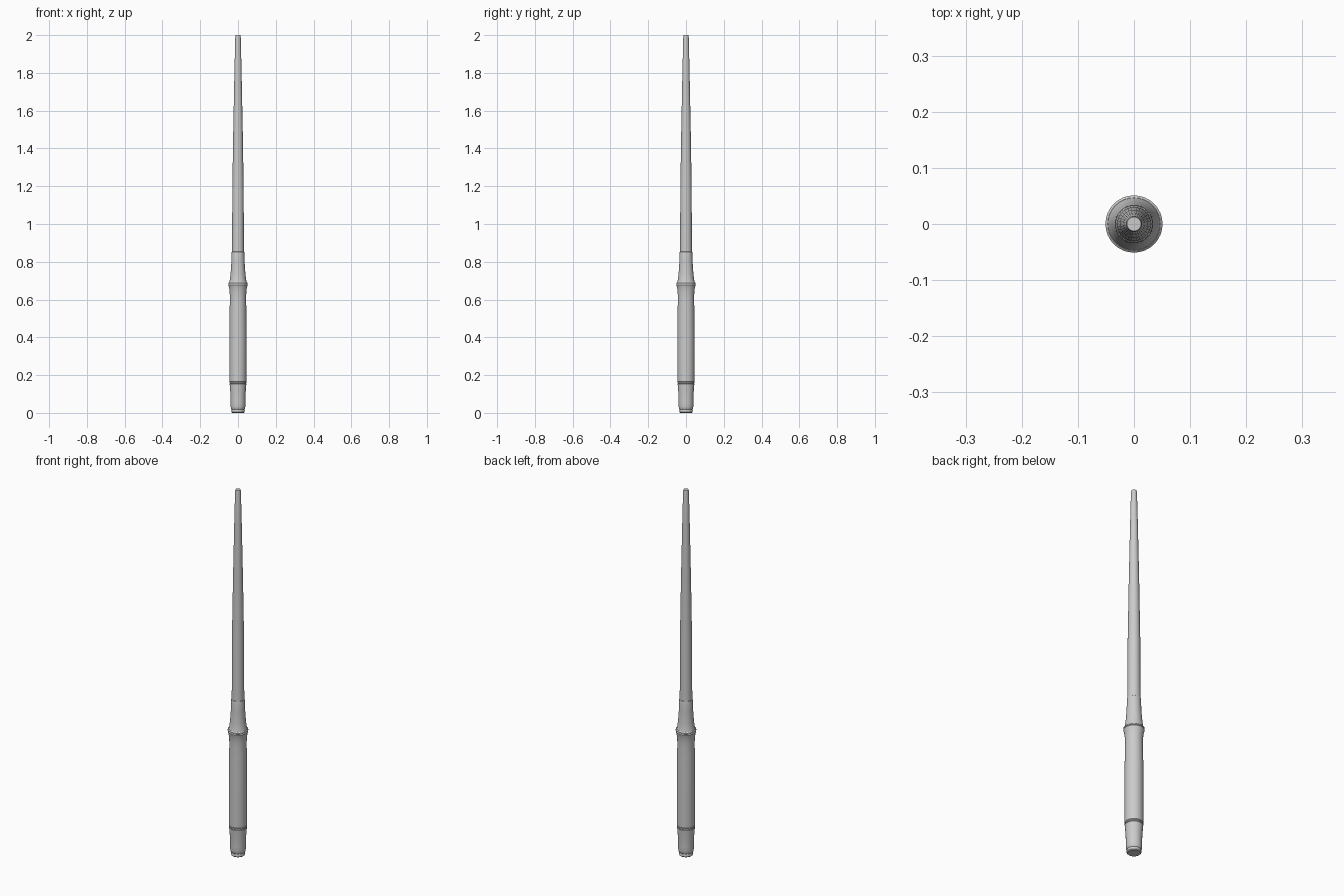
import bpy, bmesh, math

SIDES = 32


def lathe(name, profile):
    """Revolve (radius, height) points around z and cap both ends."""
    bm = bmesh.new()
    rings = []
    for r, z in profile:
        rings.append([bm.verts.new((r * math.cos(2 * math.pi * i / SIDES),
                                    r * math.sin(2 * math.pi * i / SIDES), z))
                      for i in range(SIDES)])
    for a, b in zip(rings, rings[1:]):
        for i in range(SIDES):
            j = (i + 1) % SIDES
            bm.faces.new((a[i], a[j], b[j], b[i]))
    bm.faces.new(rings[0][::-1])
    bm.faces.new(rings[-1])
    mesh = bpy.data.meshes.new(name)
    bm.to_mesh(mesh)
    bm.free()
    obj = bpy.data.objects.new(name, mesh)
    bpy.context.collection.objects.link(obj)
    bpy.ops.object.select_all(action='DESELECT')
    obj.select_set(True)
    bpy.context.view_layer.objects.active = obj
    bpy.ops.object.shade_smooth_by_angle(angle=math.radians(35))
    return obj


# Butt cap: small stepped disc at the foot
lathe("butt_cap", [(0.031, 0.0), (0.035, 0.004), (0.036, 0.012),
                   (0.034, 0.016), (0.034, 0.022)])

# Pommel: short, slightly waisted section
lathe("pommel", [(0.034, 0.018), (0.037, 0.022), (0.039, 0.035), (0.039, 0.06),
                 (0.040, 0.10), (0.043, 0.135), (0.044, 0.152), (0.042, 0.155)])

# Thin ring between pommel and grip
lathe("grip_ring", [(0.042, 0.153), (0.045, 0.156), (0.045, 0.161), (0.042, 0.164)])

# Grip: long cylinder, narrowing slightly then flaring at its top
lathe("grip", [(0.042, 0.162), (0.045, 0.166), (0.045, 0.25), (0.045, 0.45),
               (0.044, 0.55), (0.043, 0.61), (0.044, 0.64), (0.047, 0.663),
               (0.051, 0.678), (0.049, 0.682)])

# Guard ring above the flare
lathe("guard_ring", [(0.047, 0.680), (0.051, 0.683), (0.051, 0.688), (0.047, 0.692)])

# Ferrule: concave taper from guard to shaft
lathe("ferrule", [(0.047, 0.690), (0.043, 0.705), (0.040, 0.73), (0.037, 0.765),
                  (0.035, 0.80), (0.034, 0.848), (0.033, 0.853), (0.030, 0.855)])

# Shaft: long taper to a small blunt tip
lathe("shaft", [(0.032, 0.845), (0.031, 0.90), (0.030, 1.19), (0.025, 1.50),
                (0.019, 1.80), (0.0145, 1.99), (0.0125, 2.0)])
